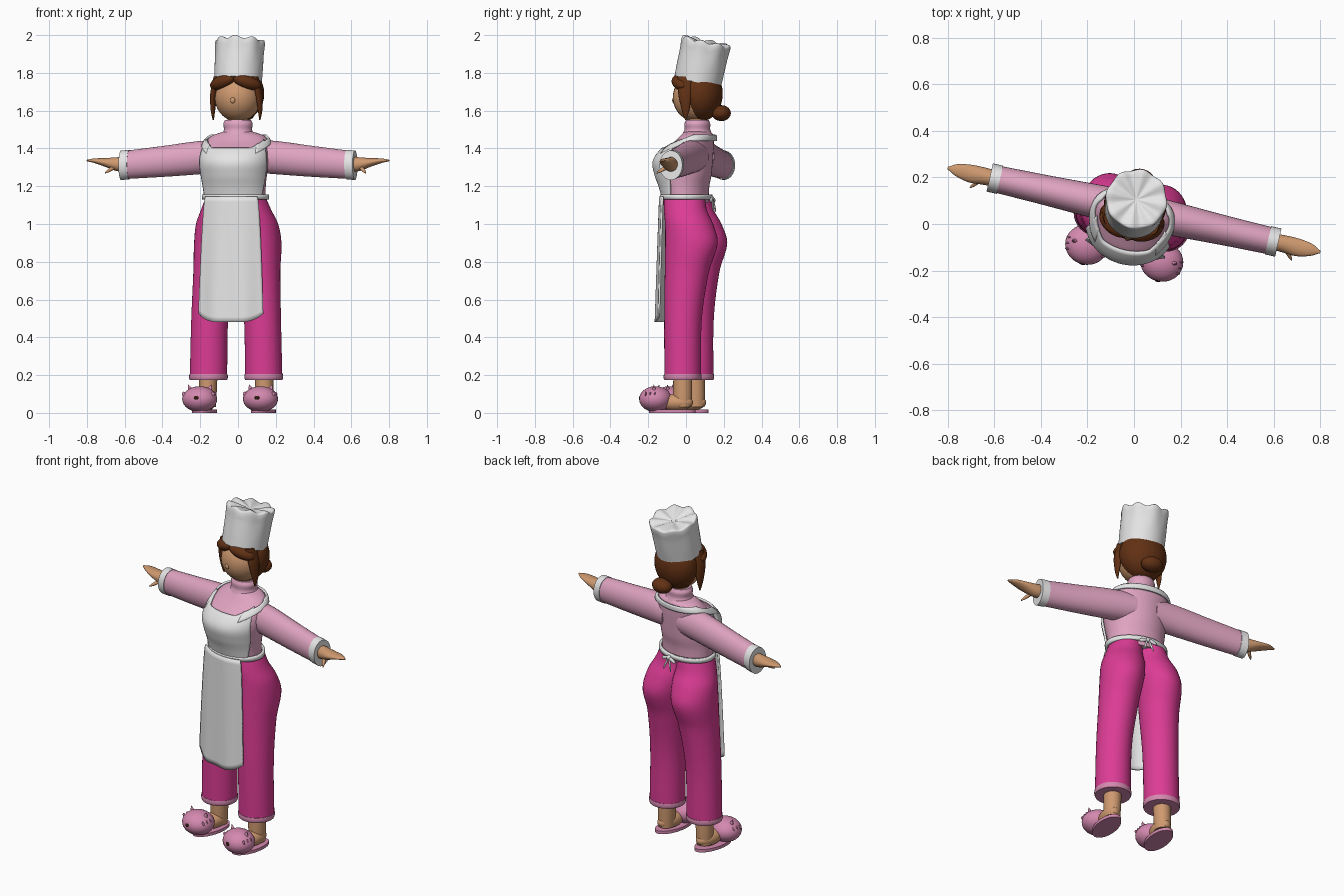
import bpy
import bmesh
from math import sin, cos, pi, radians
from mathutils import Matrix, Vector

cube = bpy.data.objects.get("Cube")
if cube:
    bpy.data.objects.remove(cube)

TURN, CENTRE = -0.222, Vector((0, 0.06, 0))   # the whole figure is turned a little
parts = []


def material(name, colour):
    mat = bpy.data.materials.new(name)
    mat.use_nodes = True
    mat.diffuse_color = (*colour, 1)
    shader = mat.node_tree.nodes["Principled BSDF"]
    shader.inputs["Base Color"].default_value = (*colour, 1)
    shader.inputs["Roughness"].default_value = 0.8
    return mat


hot_pink = material("hot pink", (0.72, 0.045, 0.30))
light_pink = material("light pink", (0.74, 0.37, 0.53))
slipper_pink = material("slipper pink", (0.66, 0.25, 0.43))
white = material("cloth white", (0.79, 0.79, 0.79))
skin = material("skin", (0.62, 0.32, 0.16))
brown = material("hair brown", (0.12, 0.03, 0.007))
dark = material("dark brown", (0.03, 0.012, 0.005))


def finish(name, bm, mat, thick=0):
    """Turn a bmesh into a placed object."""
    bmesh.ops.recalc_face_normals(bm, faces=bm.faces)
    mesh = bpy.data.meshes.new(name)
    bm.to_mesh(mesh)
    bm.free()
    mesh.materials.append(mat)
    obj = bpy.data.objects.new(name, mesh)
    obj.location, obj.rotation_euler.z = CENTRE, TURN
    bpy.context.collection.objects.link(obj)
    if thick:
        mod = obj.modifiers.new("thickness", "SOLIDIFY")
        mod.thickness, mod.offset = thick, 0
    parts.append(obj)
    return obj


def grid(name, fn, mat, nu=24, nv=32, ring=True, caps=True, thick=0):
    """Surface from fn(u, v); rings close round v."""
    bm = bmesh.new()
    count = nv if ring else nv + 1
    rows = [[bm.verts.new(fn(i / nu, j / nv)) for j in range(count)] for i in range(nu + 1)]
    for a, b in zip(rows, rows[1:]):
        for j in range(nv):
            k = (j + 1) % count
            bm.faces.new((a[j], a[k], b[k], b[j]))
    if ring and caps:
        bm.faces.new(rows[0])
        bm.faces.new(rows[-1])
    return finish(name, bm, mat, thick)


def at(rows, key):
    """Smooth interpolation of table rows by their first column."""
    i = max(k for k in range(len(rows) - 1) if k == 0 or rows[k][0] <= key)
    p, q = rows[i], rows[i + 1]
    before, after = rows[max(i - 1, 0)], rows[min(i + 2, len(rows) - 1)]
    step = q[0] - p[0]
    t = (key - p[0]) / step
    out = []
    for c in range(1, len(p)):
        m0 = (q[c] - before[c]) / (q[0] - before[0]) * step
        m1 = (after[c] - p[c]) / (after[0] - p[0]) * step
        out.append((2*t**3 - 3*t**2 + 1) * p[c] + (t**3 - 2*t**2 + t) * m0
                   + (3*t**2 - 2*t**3) * q[c] + (t**3 - t**2) * m1)
    return out


def tube(name, rows, mat, side=1, along="z", nu=24, nv=32):
    """Loft of ellipses (key, centre a, centre b, radius a, radius b)."""
    def fn(u, v):
        key = rows[0][0] + (rows[-1][0] - rows[0][0]) * u
        ca, cb, ra, rb = at(rows, key)
        a, b = ca + ra * cos(2 * pi * v), cb + rb * sin(2 * pi * v)
        return (side * a, b, key) if along == "z" else (side * key, a, b)
    return grid(name, fn, mat, nu, nv)


def ball(name, centre, radii, mat, side=1, tilt=(0, 0, 0), tip=1):
    """Ellipsoid; tip below 1 narrows its upper end."""
    bm = bmesh.new()
    bmesh.ops.create_uvsphere(bm, u_segments=32, v_segments=18, radius=1)
    for v in bm.verts:
        f = 1 + (tip - 1) * (v.co.z + 1) / 2
        v.co.x, v.co.y = v.co.x * f, v.co.y * f
    turn = Matrix.Rotation(tilt[2], 4, "Z") @ Matrix.Rotation(tilt[1], 4, "Y") @ Matrix.Rotation(tilt[0], 4, "X")
    bm.transform(Matrix.Diagonal((side, 1, 1, 1)) @ Matrix.Translation(centre)
                 @ turn @ Matrix.Diagonal((*radii, 1)))
    return finish(name, bm, mat)


# Shirt: body and collar
TORSO = [(1.11, 0, -.055, .16, .11), (1.2, 0, -.065, .163, .125), (1.26, 0, -.07, .17, .142),
         (1.33, 0, -.072, .178, .15), (1.39, 0, -.05, .175, .132), (1.44, 0, -.015, .165, .098),
         (1.47, 0, 0, .135, .083), (1.49, 0, 0, .075, .065)]
tube("shirt_body", TORSO, light_pink, nu=40, nv=48)
tube("collar", [(1.475, 0, 0, .084, .078), (1.5, 0, 0, .075, .068), (1.53, 0, 0, .078, .068),
                (1.55, 0, 0, .069, .06)], light_pink)


def on_torso(angle, z, gap):
    """Point on the shirt; angle 0 is the front."""
    _, cy, rx, ry = at(TORSO, z)
    return ((rx + gap) * sin(angle), cy - (ry + gap) * cos(angle), z)


# Apron: bib, neck strap, waistband, skirt, bow
def bib(u, v):
    t = 2 * v - 1
    z = 1.13 + (0.27 + 0.045 * max(0, abs(t) - 0.55) / 0.45) * u
    return on_torso(t * radians(62 + 12 * sin(pi * u)), z, 0.009)


def strap(u, v):
    angle = radians(44 + 272 * u)
    rise = min(1, min(u, 1 - u) * 5)
    return on_torso(angle, 1.395 + 0.06 * rise + (v - 0.5) * (0.05 - 0.02 * rise), 0.010)


def skirt(u, v):
    t = 2 * v - 1
    bottom = 0.48 + 0.045 * t ** 4
    half = 0.14 + 0.035 * u ** 0.6
    ripple = 0.005 * u * cos(7 * t)
    return (half * t, -0.196 - 0.016 * u + 0.04 * t * t + ripple, 1.145 + (bottom - 1.145) * u)


grid("apron_bib", bib, white, 24, 32, ring=False, thick=0.012)
grid("apron_neck_strap", strap, white, 64, 4, ring=False, thick=0.012)
grid("apron_skirt", skirt, white, 24, 28, ring=False, thick=0.01)
grid("apron_waistband", lambda u, v: on_torso(2 * pi * v, 1.13 + 0.026 * u, 0.012),
     white, 2, 48, caps=False, thick=0.014)
ball("apron_bow_knot", (0, .078, 1.135), (.014, .014, .014), white)
for side, label in ((1, "left"), (-1, "right")):
    ball(label + "_bow_loop", (.028, .082, 1.128), (.028, .008, .011), white, side, (0, .35, 0))
    ball(label + "_bow_tail", (.016, .088, 1.1), (.006, .005, .04), white, side, (.15, -.35, 0))

# Head, hair and hat
tube("neck", [(1.47, 0, 0, .055, .052), (1.62, 0, 0, .055, .055)], skin, nu=4)
ball("head", (0, -.006, 1.67), (.122, .124, .128), skin)
ball("nose", (0, -.126, 1.655), (.013, .01, .016), skin)
ball("hair_back", (0, .022, 1.69), (.135, .112, .145), brown)
ball("hair_bun", (0, .13, 1.587), (.062, .05, .042), brown)
for side, label in ((1, "left"), (-1, "right")):
    ball(label + "_fringe", (.068, -.078, 1.75), (.078, .043, .036), brown, side, (0, .3, .45))
    tube(label + "_hair_strand", [(1.55, .126, -.035, .003, .003), (1.6, .128, -.035, .011, .02),
                                  (1.69, .122, -.04, .018, .036), (1.78, .1, -.045, .02, .04)],
         brown, side, nu=16, nv=16)

HAT = [(0, 0, .126), (1, .07, .128), (2, .15, .129), (3, .2, .131), (4, .217, .122),
       (5, .214, .08), (6, .2, .003)]


def hat(u, v):
    height, radius = at(HAT, 6 * u)
    a = 2 * pi * v
    fold = cos(8 * a) * min(1, max(0, 6 * u - 1) / 2) * min(1, radius / .1)
    flat = Vector(((radius + .003 * fold) * cos(a), (radius + .003 * fold) * sin(a),
                   height + .007 * fold * (u > 0.4)))
    return Matrix.Rotation(-0.22, 3, "X") @ flat + Vector((0, .002, 1.755))


grid("hat", hat, white, 42, 64)

# Arms and legs, mirrored
LEG = [(.185, .15, -.046, .099, .097), (.5, .143, -.045, .098, .1), (.75, .125, -.028, .108, .118),
       (.9, .115, -.006, .118, .14), (1.0, .1, -.022, .12, .128), (1.07, .085, -.045, .105, .115),
       (1.14, .07, -.055, .09, .11)]
ARM = [(.06, 0, 1.36, .078, .085), (.2, 0, 1.352, .072, .088), (.4, 0, 1.332, .064, .082),
       (.62, 0, 1.312, .058, .074)]
HAND = [(.6, 0, 1.316, .034, .04), (.66, 0, 1.317, .037, .036), (.72, -.002, 1.326, .038, .023),
        (.78, 0, 1.335, .026, .012), (.82, 0, 1.336, .005, .004)]

for side, label in ((1, "left"), (-1, "right")):
    tube(label + "_sleeve", ARM, light_pink, side, "x")
    tube(label + "_sleeve_cuff", [(.59, 0, 1.314, .062, .078), (.635, 0, 1.311, .062, .078)],
         white, side, "x", 2)
    tube(label + "_hand", HAND, skin, side, "x")
    ball(label + "_thumb", (.685, -.034, 1.288), (.013, .013, .042), skin, side, (.75, 2.25, 0), .5)

    tube(label + "_trouser_leg", LEG, hot_pink, side, nu=48, nv=40)
    tube(label + "_trouser_hem", [(.175, .15, -.046, .099, .097), (.188, .15, -.046, .103, .101),
                                  (.205, .15, -.046, .101, .099)], slipper_pink, side, nu=4)
    tube(label + "_ankle", [(.03, .155, -.045, .044, .048), (.1, .154, -.045, .047, .05),
                            (.25, .15, -.045, .05, .05)], skin, side, nu=10)
    ball(label + "_foot", (.157, -.078, .055), (.05, .09, .045), skin, side)

    # Slipper with ears, nose and whiskers
    tube(label + "_slipper_sole", [(0, .16, -.1, .062, .125), (.018, .16, -.1, .062, .125)],
         slipper_pink, side, nu=1)
    ball(label + "_slipper_toe", (.165, -.19, .073), (.093, .086, .068), slipper_pink, side)
    ball(label + "_slipper_nose", (.165, -.274, .08), (.013, .005, .01), dark, side)
    for s in (1, -1):
        ball(label + "_slipper_ear", (.165 + s * .055, -.185, .128), (.02, .014, .024),
             slipper_pink, side, (0, s * .35, 0), .15)
        for k in range(3):
            ball(label + "_slipper_whisker", (.165 + s * .078, -.225 + .025 * k, .1),
                 (.01, .004, .012), slipper_pink, side)

# Smooth shading with crisp rims
bpy.ops.object.select_all(action="DESELECT")
for obj in parts:
    obj.select_set(True)
bpy.context.view_layer.objects.active = parts[0]
bpy.ops.object.shade_smooth_by_angle(angle=radians(50))
